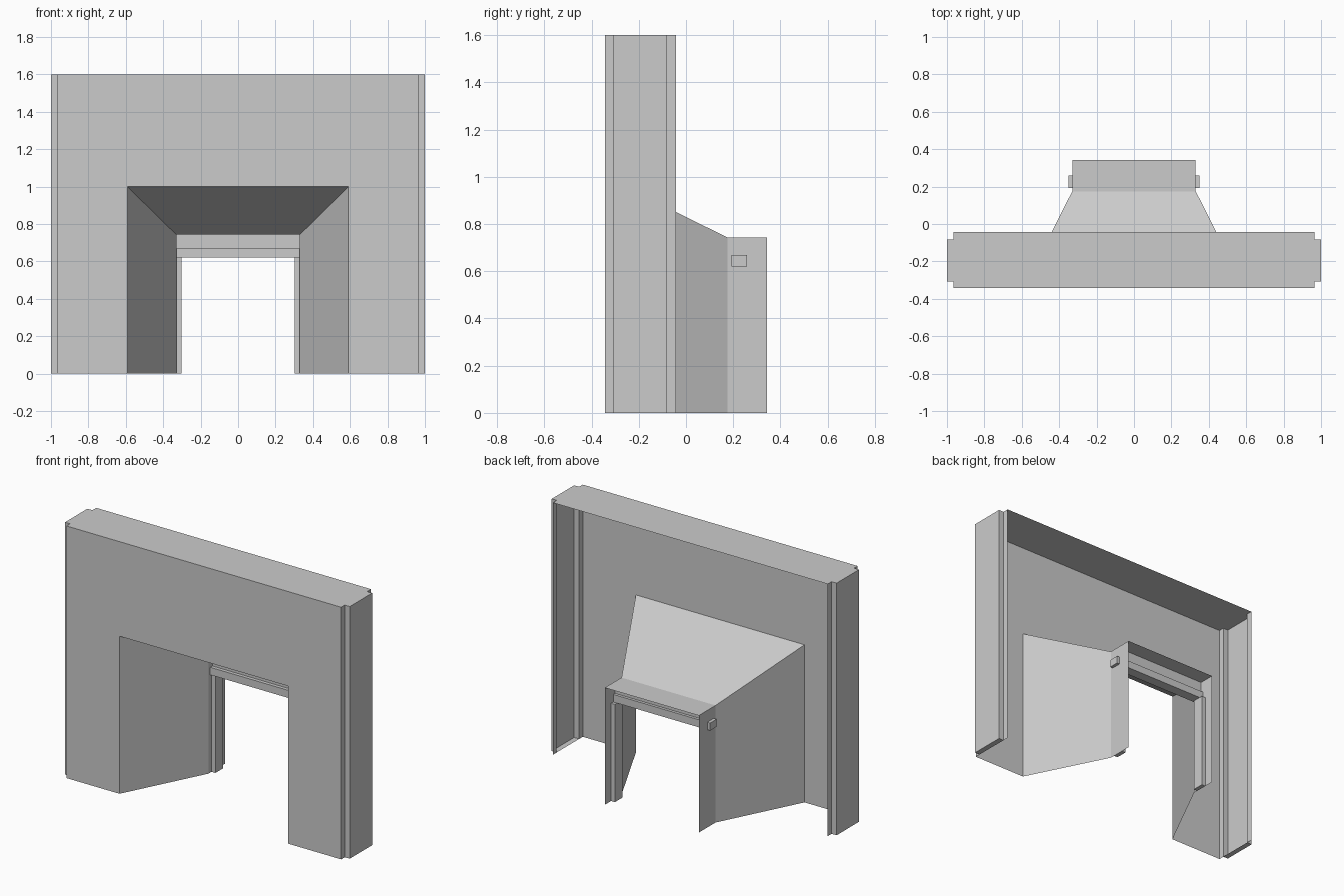
import bpy, bmesh

if "Cube" in bpy.data.objects:
    bpy.data.objects.remove(bpy.data.objects["Cube"])


def make(name, verts, faces, mirror=False):
    mesh = bpy.data.meshes.new(name)
    mesh.from_pydata(verts, [], faces)
    mesh.update()
    ob = bpy.data.objects.new(name, mesh)
    bpy.context.collection.objects.link(ob)
    if mirror:
        ob.modifiers.new("Mirror", 'MIRROR').use_mirror_merge = False
    return ob


def box(name, x, y, z, mirror=False):
    bm = bmesh.new()
    bmesh.ops.create_cube(bm, size=1)
    for v in bm.verts:
        v.co = [(a + b) / 2 + c * (b - a) for (a, b), c in zip((x, y, z), v.co)]
    mesh = bpy.data.meshes.new(name)
    bm.to_mesh(mesh)
    bm.free()
    ob = bpy.data.objects.new(name, mesh)
    bpy.context.collection.objects.link(ob)
    if mirror:
        ob.modifiers.new("Mirror", 'MIRROR').use_mirror_merge = False
    return ob


def loft_arches(name, arches):
    """Join successive square arches given as (half width, y, height)."""
    verts, faces = [], []
    for w, y, h in arches:
        verts += [(-w, y, 0), (-w, y, h), (w, y, h), (w, y, 0)]
    for k in range(len(arches) - 1):
        for i in range(3):
            a = 4 * k + i
            faces.append((a, a + 4, a + 5, a + 1))
    return make(name, verts, faces)


H = 1.6
OPENING = (0.592, -0.343, 1.0)
THROAT = (0.33, 0.175, 0.743)

# Front sheet, tapering passage and the outer shell of the door frame
loft_arches("front_wall", [(0.965, -0.343, H), OPENING])
loft_arches("splayed_passage", [OPENING, THROAT])
loft_arches("door_frame_shell", [THROAT, (0.33, 0.343, 0.743)])

# Stepped side walls, extruded from a plan profile
plan = [(0.965, -0.343), (0.965, -0.307), (1.0, -0.307),
        (1.0, -0.082), (0.965, -0.082), (0.965, -0.043)]
n = len(plan)
make("side_wall",
     [(x, y, 0) for x, y in plan] + [(x, y, H) for x, y in plan],
     [(i, i + 1, i + 1 + n, i + n) for i in range(n - 1)], mirror=True)

# Top cap following both side profiles
outline = plan + [(-x, y) for x, y in reversed(plan)]
make("top_cap", [(x, y, H) for x, y in outline], [tuple(range(2 * n))])

# Narrow bottom lip under each side wall step
make("bottom_lip", [(x, y, 0) for x, y in plan[1:5]], [(3, 2, 1, 0)], mirror=True)

# Door stops, lintel bar with protruding ends, and panel above it
box("door_stop", (0.303, 0.33), (0.205, 0.28), (0, 0.62), mirror=True)
box("lintel_bar", (-0.35, 0.35), (0.193, 0.258), (0.62, 0.668))
box("panel_above_lintel", (-0.33, 0.33), (0.215, 0.24), (0.668, 0.743))
